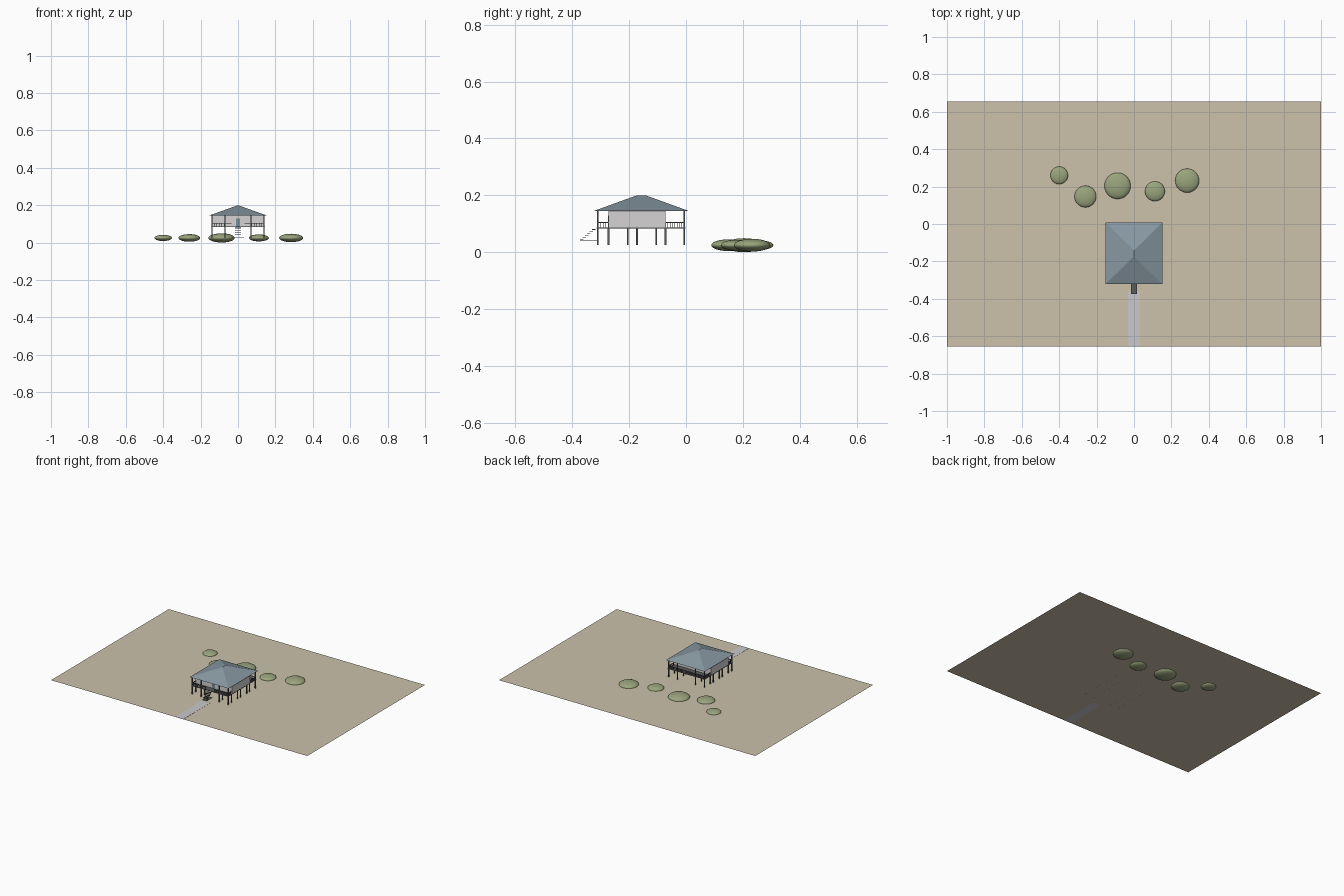
import bpy
import bmesh

cube = bpy.data.objects.get("Cube")
if cube:
    bpy.data.objects.remove(cube, do_unlink=True)


def material(name, r, g, b):
    linear = [(c / 255) ** 2.2 for c in (r, g, b)] + [1]
    m = bpy.data.materials.new(name)
    m.use_nodes = True
    m.diffuse_color = linear
    m.node_tree.nodes["Principled BSDF"].inputs["Base Color"].default_value = linear
    return m


SAND = material("sand", 203, 192, 170)
PATH = material("pale paving", 200, 200, 204)
LEAF = material("sage green", 152, 163, 124)
ROOF = material("slate blue roof", 134, 150, 160)
WALL = material("pale wall", 212, 209, 209)
WOOD = material("dark timber", 92, 92, 94)
DOOR = material("blue grey door", 120, 140, 152)


def finish(name, bm, mat):
    bmesh.ops.recalc_face_normals(bm, faces=bm.faces)
    mesh = bpy.data.meshes.new(name)
    bm.to_mesh(mesh)
    bm.free()
    mesh.materials.append(mat)
    ob = bpy.data.objects.new(name, mesh)
    bpy.context.collection.objects.link(ob)
    return ob


def boxes(name, mat, spans):
    """One object from boxes given as (x0, x1, y0, y1, z0, z1)."""
    bm = bmesh.new()
    for x0, x1, y0, y1, z0, z1 in spans:
        vs = bmesh.ops.create_cube(bm, size=1)["verts"]
        for v in vs:
            v.co.x = x1 if v.co.x > 0 else x0
            v.co.y = y1 if v.co.y > 0 else y0
            v.co.z = z1 if v.co.z > 0 else z0
    return finish(name, bm, mat)


def post(x, y, z0, z1, w=0.003):
    return (x - w, x + w, y - w, y + w, z0, z1)


GROUND, FLOOR, EAVE, RAIL = 0.025, 0.087, 0.146, 0.106
FRONT, BACK = -0.31, -0.006
WALL_FRONT, WALL_BACK = -0.272, -0.072
SIDE = 0.14

# Ground sheet and path
bm = bmesh.new()
bm.faces.new([bm.verts.new(p) for p in
              ((-1, -.656, GROUND), (1, -.656, GROUND), (1, .656, GROUND), (-1, .656, GROUND))])
finish("ground", bm, SAND)
boxes("path", PATH, [(-.032, .032, -.656, -.36, GROUND, GROUND + .001)])

# Flattened shrubs, half sunk in the ground
for i, (x, y, r) in enumerate([(-.40, .26, .047), (-.26, .147, .058), (-.088, .204, .07),
                               (.112, .175, .053), (.284, .232, .064)]):
    bpy.ops.mesh.primitive_uv_sphere_add(segments=32, ring_count=16, radius=1, location=(x, y, GROUND))
    shrub = bpy.context.object
    shrub.name = f"shrub_{i + 1}"
    shrub.scale = (r, r, r * .35)
    shrub.data.materials.append(LEAF)
    bpy.ops.object.shade_smooth()

# Raised floor, house body, door
boxes("floor", WOOD, [(-.144, .144, FRONT - .004, BACK + .004, FLOOR - .004, FLOOR)])
boxes("house_walls", WALL, [(-.143, .143, WALL_FRONT, WALL_BACK, FLOOR, EAVE)])
boxes("front_door", DOOR, [(-.012, .012, WALL_FRONT - .002, WALL_FRONT, FLOOR, .13)])

# Hip roof with a short ridge
bm = bmesh.new()
eaves = [bm.verts.new((x, y, EAVE)) for x, y in
         ((-.152, -.322), (.152, -.322), (.152, .008), (-.152, .008))]
a, b = bm.verts.new((0, -.173, .2)), bm.verts.new((0, -.141, .2))
p, q, r, s = eaves
for face in ((p, q, a), (q, r, b, a), (r, s, b), (s, p, a, b), (s, r, q, p)):
    bm.faces.new(face)
finish("hip_roof", bm, ROOF)

# Stilts, and veranda posts up to the eaves
columns = [-SIDE, -.07, .07, SIDE]
rows = [FRONT, WALL_FRONT, -.205, -.172, -.104, WALL_BACK, BACK]
boxes("stilts", WOOD, [post(x, y, GROUND, FLOOR - .002) for x in columns for y in rows])
boxes("veranda_posts", WOOD, [post(x, y, FLOOR, EAVE) for x in columns for y in (FRONT, BACK)])

# Railings: thin pickets under a rail
parts = []


def railing(x0, y0, x1, y1, n):
    t = .0015
    parts.append((min(x0, x1) - t, max(x0, x1) + t, y0 - t, y1 + t, RAIL - .003, RAIL))
    for i in range(n + 1):
        f = i / n
        parts.append(post(x0 + (x1 - x0) * f, y0 + (y1 - y0) * f, FLOOR, RAIL, .001))


for side in (-1, 1):
    railing(side * SIDE, FRONT, side * SIDE, WALL_FRONT, 4)
    railing(side * SIDE, WALL_BACK, side * SIDE, BACK, 8)
    railing(side * .035, FRONT, side * SIDE, FRONT, 8)
railing(-SIDE, BACK, SIDE, BACK, 28)
boxes("railings", WOOD, parts)

# Open stair treads and bottom landing
treads = 6
boxes("stair_treads", WOOD, [
    (-.017, .017, y - .006, y + .006, z - .001, z + .001)
    for y, z in ((-.366 + .05 * i / treads, .046 + .041 * i / treads) for i in range(treads))])
boxes("stair_landing", WOOD, [(-.017, .017, -.373, FRONT, .041, .043)])
